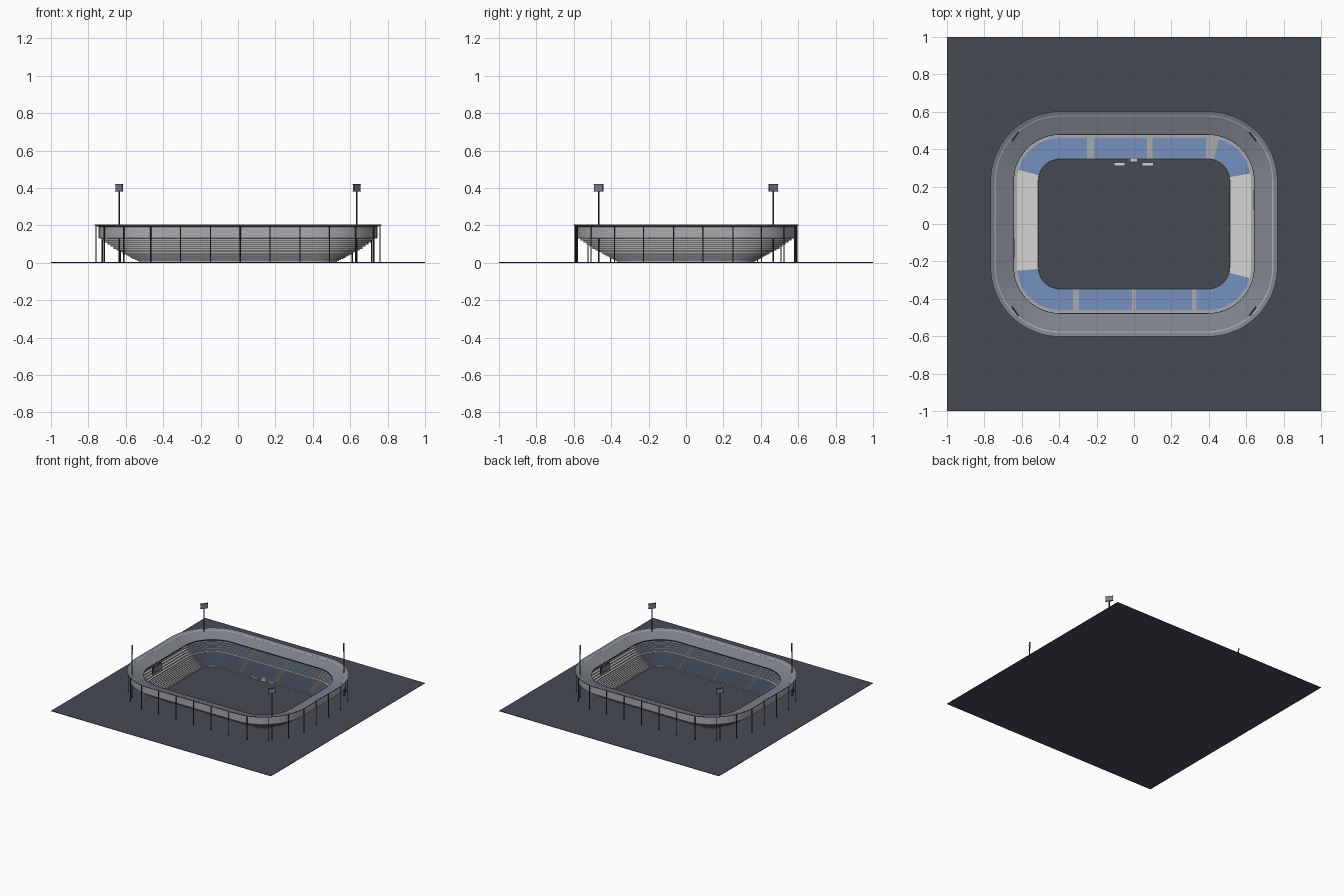
import bpy, bmesh
from math import radians, cos, sin, pi, hypot, atan2, degrees
from mathutils import Vector

cube = bpy.data.objects.get("Cube")
if cube:
    bpy.data.objects.remove(cube, do_unlink=True)


def material(name, *rgb):
    m = bpy.data.materials.new(name)
    m.use_nodes = True
    m.diffuse_color = (*rgb, 1)
    m.node_tree.nodes["Principled BSDF"].inputs["Base Color"].default_value = (*rgb, 1)
    return m


ASPHALT = material("dark asphalt", 0.06, 0.07, 0.087)
CONCRETE = material("pale concrete", 0.40, 0.405, 0.42)
BLUE = material("blue seats", 0.18, 0.28, 0.51)
WHITE = material("white seats", 0.66, 0.66, 0.65)
ROOF = material("grey roof metal", 0.21, 0.225, 0.26)
METAL = material("dark metal", 0.045, 0.045, 0.05)

# Every ring is an offset of this core rectangle, so its corners are round
CX, CY = 0.395, 0.23
BACK_AISLES = [(-0.25, -0.215), (0.07, 0.10), (0.385, 0.395)]
FRONT_AISLES = [(-0.325, -0.295), (-0.01, 0.01), (0.31, 0.335)]


def finish(bm, name, mats, smooth=False):
    mesh = bpy.data.meshes.new(name)
    bm.to_mesh(mesh)
    bm.free()
    for m in mats:
        mesh.materials.append(m)
    ob = bpy.data.objects.new(name, mesh)
    bpy.context.collection.objects.link(ob)
    if smooth:
        bpy.ops.object.select_all(action="DESELECT")
        ob.select_set(True)
        bpy.context.view_layer.objects.active = ob
        bpy.ops.object.shade_smooth_by_angle(angle=radians(30))
    return ob


def ring_path(steps=18):
    """Core points with outward angles, counter-clockwise, split at the aisles."""
    path = []
    for sx, sy, start in ((1, -1, -90), (1, 1, 0), (-1, 1, 90), (-1, -1, 180)):
        for i in range(steps + 1):
            path.append((sx * CX, sy * CY, radians(start + 90 * i / steps)))
        if start == 90 - 90:
            cuts = sorted((x for a in BACK_AISLES for x in a if x < CX), reverse=True)
            path += [(x, CY, pi / 2) for x in cuts]
        if start == 180:
            path += [(x, -CY, -pi / 2) for a in FRONT_AISLES for x in a]
    return path


def ring(name, profile, mats, rule=None):
    """Sweep a closed (offset, height) profile around the core rectangle."""
    bm = bmesh.new()
    loops = [[bm.verts.new((x + r * cos(a), y + r * sin(a), z)) for r, z in profile]
             for x, y, a in ring_path()]
    for k, loop in enumerate(loops):
        nxt = loops[(k + 1) % len(loops)]
        for j in range(len(profile)):
            i = (j + 1) % len(profile)
            bm.faces.new((loop[j], nxt[j], nxt[i], loop[i]))
    bmesh.ops.recalc_face_normals(bm, faces=bm.faces)
    if rule:
        for f in bm.faces:
            f.material_index = rule(f.calc_center_median(), f.normal)
    return finish(bm, name, mats, True)


def box(name, center, size, mat, turn=0):
    bm = bmesh.new()
    bmesh.ops.create_cube(bm, size=1)
    bmesh.ops.scale(bm, vec=size, verts=bm.verts)
    ob = finish(bm, name, [mat])
    ob.location = center
    ob.rotation_euler.z = turn
    return ob


def post(name, x, y, top, radius):
    bm = bmesh.new()
    bmesh.ops.create_cone(bm, cap_ends=True, segments=8, radius1=radius,
                          radius2=radius, depth=top)
    ob = finish(bm, name, [METAL], True)
    ob.location = (x, y, top / 2)


# Seat colours: 0 concrete, 1 blue, 2 white
END_ANGLE = {(True, True): 10, (False, True): 15, (False, False): 5, (True, False): 15}


def seat_rule(c, n):
    dx, dy = abs(c.x) - CX, abs(c.y) - CY
    r = hypot(max(dx, 0), max(dy, 0))
    if n.z < 0.5 or 0.23 < r < 0.25:
        return 0
    if dy <= 0:
        return 2
    if dx <= 0:
        aisles = BACK_AISLES if c.y > 0 else FRONT_AISLES
        return 0 if any(a < c.x < b for a, b in aisles) else 1
    angle = degrees(atan2(dy, dx))
    if c.x > 0 and c.y > 0 and angle > 75:
        return 0
    return 1 if angle > END_ANGLE[c.x > 0, c.y > 0] else 2


def stairs(r0, r1, z0, z1, rows):
    pts = []
    for i in range(rows):
        z = z0 + (z1 - z0) * i / (rows - 1)
        pts += [(r0 + (r1 - r0) * i / rows, z), (r0 + (r1 - r0) * (i + 1) / rows, z)]
    return pts


# Ground
box("ground", (0, 0, 0.0015), (2, 2, 0.003), ASPHALT)

# Stands: lower tier, concourse and upper tier as one stepped shell
top = stairs(0.12, 0.23, 0.008, 0.062, 10)
top += [(0.23, 0.07), (0.25, 0.07)]
top += stairs(0.25, 0.346, 0.08, 0.135, 6)
under = [(r + 0.004, max(z - 0.005, 0.001)) for r, z in reversed(top)]
ring("seating_bowl", top + under, [CONCRETE, BLUE, WHITE], seat_rule)
ring("pitch_wall", [(0.114, 0.002), (0.118, 0.002), (0.118, 0.013), (0.114, 0.013)], [CONCRETE])

# Outer wall band and inward sloping roof
ring("outer_wall", [(0.344, 0.133), (0.350, 0.133), (0.350, 0.198), (0.344, 0.196)], [CONCRETE])
ring("roof", [(0.25, 0.160), (0.372, 0.200), (0.372, 0.205), (0.25, 0.165)], [ROOF])
ring("roof_inner_trim", [(0.247, 0.158), (0.25, 0.158), (0.25, 0.166), (0.247, 0.166)], [METAL])


# Columns spaced evenly around the outside, starting at the front
def around(s, r):
    arc = r * pi / 2
    legs = [(CX, -CY, -90, 1, 0, CX), (CX, CY, 0, 0, 1, 2 * CY),
            (-CX, CY, 90, -1, 0, 2 * CX), (-CX, -CY, 180, 0, -1, 2 * CY),
            (CX, -CY, 270, 1, 0, 2 * CX)]
    for x, y, deg, ux, uy, length in legs:
        a = radians(deg)
        if s <= length:
            back = length - s
            return x - ux * back + r * cos(a), y - uy * back + r * sin(a)
        s -= length
        if s <= arc:
            a += s / r
            return x + r * cos(a), y + r * sin(a)
        s -= arc


COLUMNS, COLUMN_R = 30, 0.364
perimeter = 4 * (CX + CY) + 2 * pi * COLUMN_R
for k in range(COLUMNS):
    px, py = around(0.012 + k * perimeter / COLUMNS, COLUMN_R)
    post("roof_column", px, py, 0.201, 0.003)

# Floodlights turned towards the centre
for sx in (-1, 1):
    for sy in (-1, 1):
        x, y = sx * 0.635, sy * 0.467
        post("floodlight_mast", x, y, 0.4, 0.004)
        turn = atan2(y, x) + pi / 2
        box("floodlight_panel", (x, y, 0.402), (0.058, 0.008, 0.036), ROOF, turn)
        for dz in (-0.019, 0.019):
            box("floodlight_frame", (x, y, 0.402 + dz), (0.06, 0.01, 0.003), METAL, turn)

# Scoreboards hung under the roof edge at both ends
for s in (-1, 1):
    box("scoreboard", (s * 0.645, s * 0.13, 0.118), (0.008, 0.12, 0.06), METAL)
    box("scoreboard_screen", (s * 0.640, s * 0.13, 0.118), (0.004, 0.104, 0.046), ROOF)

# Team shelters and the tunnel beside the pitch
for x in (-0.078, 0.073):
    box("team_shelter_roof", (x, 0.32, 0.022), (0.06, 0.018, 0.004), WHITE)
    box("team_shelter_back", (x, 0.327, 0.012), (0.06, 0.004, 0.018), CONCRETE)
box("players_tunnel", (-0.002, 0.342, 0.014), (0.04, 0.022, 0.022), WHITE)
